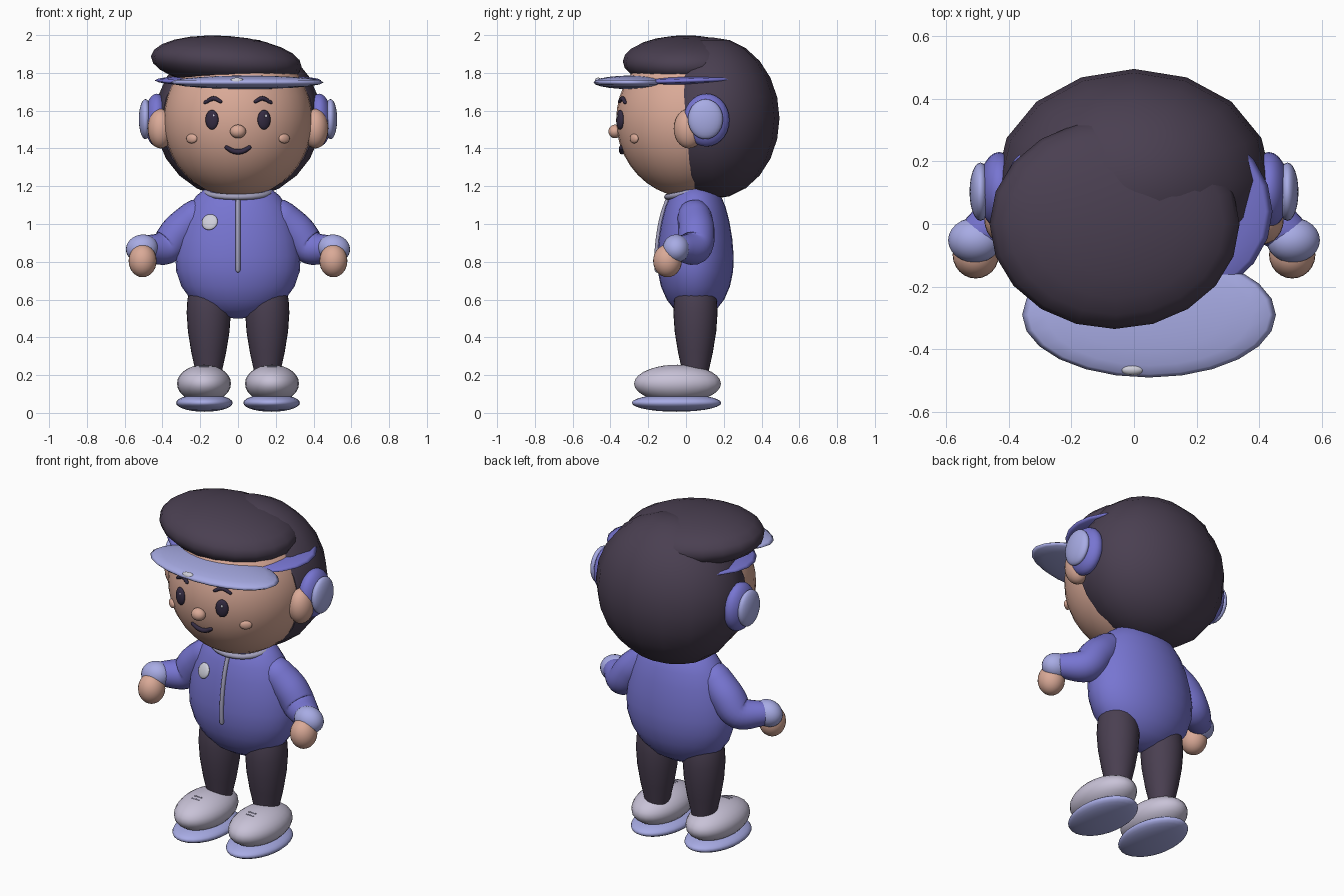
import bpy, bmesh, math
from mathutils import Matrix, Vector

if "Cube" in bpy.data.objects:
    bpy.data.objects.remove(bpy.data.objects["Cube"])


def material(name, rgb):
    m = bpy.data.materials.new(name)
    m.diffuse_color = (*rgb, 1)
    m.use_nodes = True
    m.node_tree.nodes["Principled BSDF"].inputs["Base Color"].default_value = m.diffuse_color
    return m


DARK = material("dark plum", (0.068, 0.050, 0.082))
BLUE = material("violet blue", (0.185, 0.178, 0.64))
LAV = material("lavender", (0.39, 0.41, 0.78))
SKIN = material("skin", (0.70, 0.40, 0.31))
SHOE = material("pale shoe", (0.58, 0.54, 0.68))
ZIP = material("zip grey", (0.36, 0.35, 0.50))
PALE = material("pale badge", (0.62, 0.62, 0.70))
INK = material("ink", (0.035, 0.025, 0.055))


def finish(name, bm, mat, angle=None):
    me = bpy.data.meshes.new(name)
    bmesh.ops.recalc_face_normals(bm, faces=bm.faces)
    bm.to_mesh(me)
    bm.free()
    me.materials.append(mat)
    ob = bpy.data.objects.new(name, me)
    bpy.context.collection.objects.link(ob)
    bpy.ops.object.select_all(action='DESELECT')
    bpy.context.view_layer.objects.active = ob
    ob.select_set(True)
    if angle:
        bpy.ops.object.shade_smooth_by_angle(angle=math.radians(angle))
    else:
        bpy.ops.object.shade_smooth()
    return ob


def ball(name, mat, loc, rad, rot=(0, 0, 0), seg=24, rings=14, cut=None):
    """Ellipsoid, optionally cut by a plane (point, normal to discard)."""
    bm = bmesh.new()
    bmesh.ops.create_uvsphere(bm, u_segments=seg, v_segments=rings, radius=1)
    r = [math.radians(a) for a in rot]
    turn = Matrix.Rotation(r[2], 4, 'Z') @ Matrix.Rotation(r[1], 4, 'Y') @ Matrix.Rotation(r[0], 4, 'X')
    bm.transform(Matrix.Translation(loc) @ turn @ Matrix.Diagonal((*rad, 1)))
    if cut:
        bmesh.ops.bisect_plane(bm, geom=bm.verts[:] + bm.edges[:] + bm.faces[:],
                               plane_co=cut[0], plane_no=cut[1], clear_outer=True)
        bmesh.ops.holes_fill(bm, edges=[e for e in bm.edges if e.is_boundary])
    return finish(name, bm, mat, 50 if cut else None)


def lathe(name, mat, profile, center, squash=1.0, seg=28):
    """Closed solid of revolution from (radius, z) points."""
    bm = bmesh.new()
    loops = []
    for r, z in profile:
        loops.append([bm.verts.new((center[0] + r * math.cos(2 * math.pi * i / seg),
                                    center[1] + squash * r * math.sin(2 * math.pi * i / seg), z))
                      for i in range(seg)])
    for a, b in zip(loops, loops[1:]):
        for i in range(seg):
            j = (i + 1) % seg
            bm.faces.new((a[i], a[j], b[j], b[i]))
    bm.faces.new(loops[0])
    bm.faces.new(loops[-1])
    return finish(name, bm, mat, 50)


def tube(name, mat, points, radii, seg=12, steps=6):
    """Round tube through points, smoothed by a Catmull-Rom path, with domed ends."""
    pts = [Vector((*p, r)) for p, r in zip(points, radii)]
    ext = [2 * pts[0] - pts[1]] + pts + [2 * pts[-1] - pts[-2]]
    path = []
    for k in range(len(pts) - 1):
        a, b, c, d = ext[k:k + 4]
        for s in range(steps):
            t = s / steps
            path.append(0.5 * (2 * b + (c - a) * t + (2 * a - 5 * b + 4 * c - d) * t ** 2
                               + (3 * b - a - 3 * c + d) * t ** 3))
    path.append(pts[-1])
    pos = [p.to_3d() for p in path]
    rad = [p[3] for p in path]
    tan = [(pos[min(i + 1, len(pos) - 1)] - pos[max(i - 1, 0)]).normalized() for i in range(len(pos))]
    dome = [(math.sin(a), math.cos(a)) for a in (0.15, 0.55, 1.05)]
    sections = [(pos[0] - tan[0] * rad[0] * c, tan[0], rad[0] * s) for s, c in dome]
    sections += list(zip(pos, tan, rad))
    sections += [(pos[-1] + tan[-1] * rad[-1] * c, tan[-1], rad[-1] * s) for s, c in reversed(dome)]
    bm = bmesh.new()
    loops = []
    side = tan[0].orthogonal()
    for p, t, r in sections:
        side = (side - t * side.dot(t)).normalized()
        up = t.cross(side)
        loops.append([bm.verts.new(p + r * (side * math.cos(2 * math.pi * i / seg)
                                            + up * math.sin(2 * math.pi * i / seg))) for i in range(seg)])
    for a, b in zip(loops, loops[1:]):
        for i in range(seg):
            j = (i + 1) % seg
            bm.faces.new((a[i], a[j], b[j], b[i]))
    bm.faces.new(loops[0])
    bm.faces.new(loops[-1])
    return finish(name, bm, mat)


HEAD_C, HEAD_R = (0, 0.02, 1.55), (0.395, 0.39, 0.41)


def face_y(x, z):
    """Front surface of the head."""
    k = 1 - (x / HEAD_R[0]) ** 2 - ((z - HEAD_C[2]) / HEAD_R[2]) ** 2
    return HEAD_C[1] - HEAD_R[1] * math.sqrt(max(k, 0))


# Head and hair
ball("head", SKIN, HEAD_C, HEAD_R, seg=32, rings=20)
ball("hair", DARK, (0, 0.138, 1.56), (0.44, 0.357, 0.428), seg=16, rings=12,
     cut=((0, 0, 1.55), (0, -1, -0.08)))

# Cap: crown, band, brim, badge
ball("cap_crown", DARK, (-0.062, 0, 1.86), (0.40, 0.335, 0.136), (0, 4, 0), seg=20, rings=12)
ball("cap_band", BLUE, (0, 0.04, 1.76), (0.442, 0.33, 0.032), (2, 0, 0), seg=24, rings=10)
ball("cap_brim", LAV, (0.048, -0.29, 1.75), (0.405, 0.2, 0.036), seg=24, rings=10)
ball("cap_badge", PALE, (-0.005, -0.465, 1.757), (0.037, 0.018, 0.018))

# Nose and mouth
ball("nose", SKIN, (0, -0.375, 1.49), (0.042, 0.036, 0.036))
mouth = [(-0.06, 1.405), (-0.032, 1.388), (0, 1.382), (0.032, 1.388), (0.06, 1.405)]
tube("mouth", INK, [(x, face_y(x, z) - 0.004, z) for x, z in mouth], [0.011, 0.013, 0.014, 0.013, 0.011], 8, 3)

for s, side in ((-1, "left"), (1, "right")):
    # Face details
    ball("eye_" + side, INK, (s * 0.138, face_y(0.138, 1.55) - 0.003, 1.552), (0.036, 0.018, 0.052), (0, 0, s * 20))
    ball("eye_glint_" + side, PALE, (s * 0.138 + 0.01, face_y(0.138, 1.57) - 0.019, 1.572), (0.007, 0.004, 0.009), seg=10, rings=6)
    brow = [(0.092, 1.648), (0.13, 1.665), (0.175, 1.643)]
    tube("brow_" + side, INK, [(s * x, face_y(x, z) - 0.004, z) for x, z in brow], [0.009, 0.012, 0.009], 8, 4)
    ball("cheek_" + side, SKIN, (s * 0.245, face_y(0.245, 1.45) - 0.004, 1.452), (0.034, 0.015, 0.025), (0, 0, s * 35))
    # Ears and headphones
    ball("ear_" + side, SKIN, (s * 0.41, 0.015, 1.505), (0.068, 0.08, 0.105))
    ball("headphone_cup_" + side, BLUE, (s * 0.43, 0.108, 1.55), (0.066, 0.122, 0.14))
    ball("headphone_pad_" + side, LAV, (s * 0.49, 0.103, 1.555), (0.035, 0.093, 0.106))
    # Sleeve, cuff, hand
    tube("sleeve_" + side, BLUE,
         [(s * 0.225, 0.045, 1.04), (s * 0.31, 0.055, 0.96), (s * 0.385, 0.045, 0.875), (s * 0.49, -0.03, 0.87)],
         [0.09, 0.097, 0.09, 0.068], 20)
    ball("cuff_" + side, LAV, (s * 0.508, -0.052, 0.87), (0.086, 0.072, 0.074), (0, s * 12, 0))
    ball("hand_" + side, SKIN, (s * 0.505, -0.098, 0.805), (0.074, 0.076, 0.087))
    # Trouser leg
    lathe("leg_" + side, DARK, [(0.06, 0.16), (0.07, 0.22), (0.092, 0.32), (0.11, 0.43), (0.117, 0.53),
                                (0.113, 0.6), (0.106, 0.63)], (s * 0.155, 0.05))
    # Shoe, sole, laces
    ball("shoe_" + side, SHOE, (s * 0.18, -0.045, 0.155), (0.143, 0.23, 0.1))
    ball("sole_" + side, LAV, (s * 0.178, -0.05, 0.053), (0.15, 0.237, 0.047), seg=28)
    for k, y in enumerate((-0.12, -0.145)):
        z = 0.155 + 0.1 * math.sqrt(1 - ((y + 0.045) / 0.23) ** 2)
        tube(f"lace_{side}_{k}", ZIP, [(s * 0.18 - 0.022, y, z - 0.002), (s * 0.18 + 0.022, y, z - 0.002)],
             [0.004, 0.004], 6, 1)

# Jacket body
TORSO = [(0.02, 0.5), (0.1, 0.513), (0.18, 0.545), (0.25, 0.6), (0.3, 0.67), (0.327, 0.75), (0.332, 0.83),
         (0.32, 0.92), (0.296, 1.01), (0.262, 1.09), (0.22, 1.15), (0.17, 1.19), (0.1, 1.205)]
lathe("jacket", BLUE, TORSO, (0, 0.05), 0.61)


def chest_y(x, z):
    """Front surface of the jacket."""
    for (r0, z0), (r1, z1) in zip(TORSO, TORSO[1:]):
        if z0 <= z <= z1:
            r = r0 + (r1 - r0) * (z - z0) / (z1 - z0)
            return 0.05 - 0.61 * math.sqrt(r * r - x * x)


# Zip, chest badge, collar
zs = [0.755, 0.85, 0.95, 1.05, 1.14]
tube("zip", ZIP, [(0, chest_y(0, z) - 0.004, z) for z in zs], [0.012] * 5, 8, 3)
ball("chest_badge", PALE, (-0.15, chest_y(0.15, 1.01) - 0.004, 1.01), (0.044, 0.014, 0.044), (-20, 0, -18))
ring = [(0.17 * math.sin(a), 0.035 - 0.135 * math.cos(a), 1.168 - 0.025 * math.cos(a))
        for a in [2 * math.pi * i / 16 for i in range(17)]]
tube("collar", ZIP, ring, [0.016] * 17, 8, 2)
